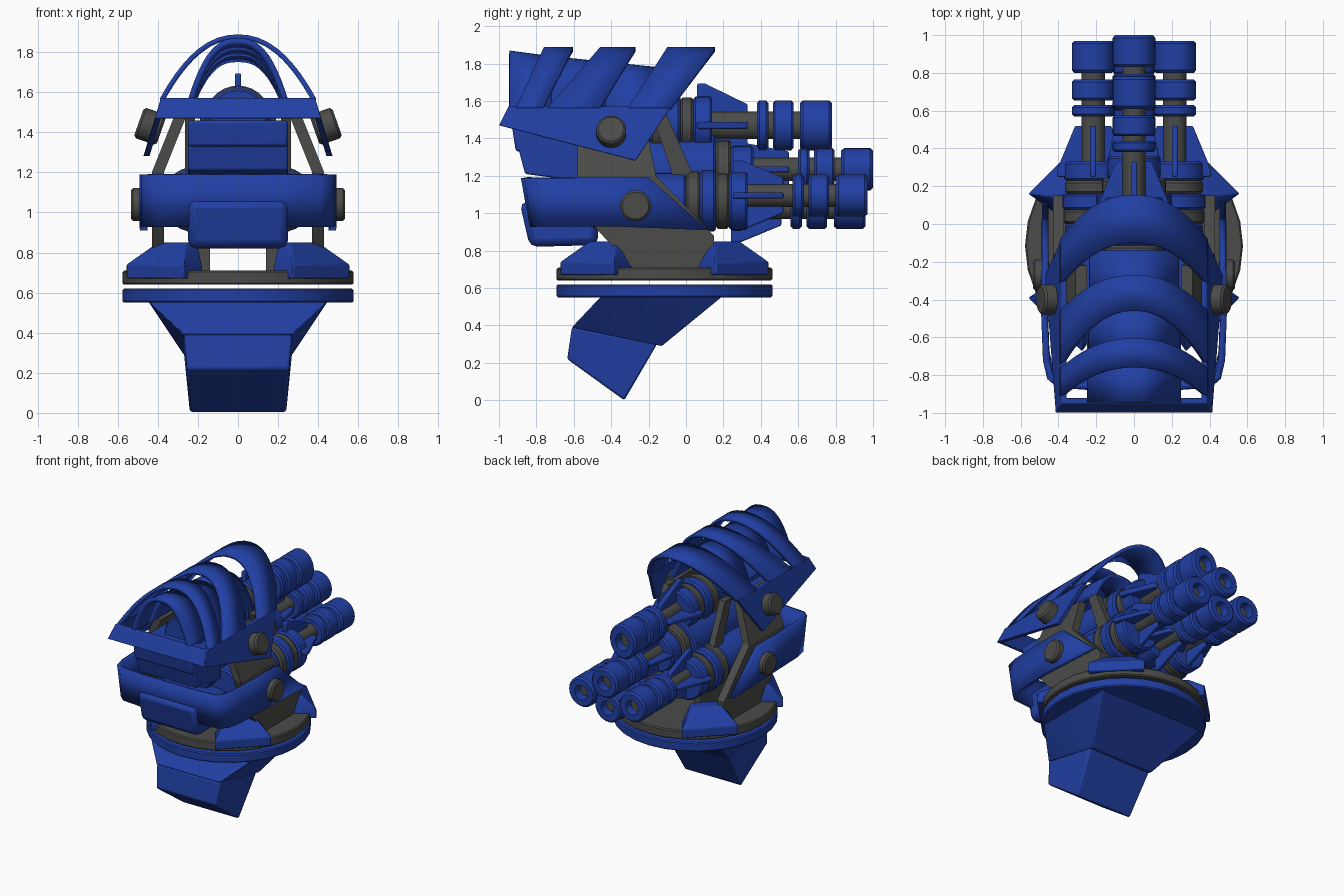
import bpy, bmesh, math
from mathutils import Vector, Matrix

if "Cube" in bpy.data.objects:
    bpy.data.objects.remove(bpy.data.objects["Cube"])


def material(name, col):
    m = bpy.data.materials.new(name)
    m.use_nodes = True
    m.diffuse_color = (*col, 1)
    bsdf = m.node_tree.nodes["Principled BSDF"]
    bsdf.inputs["Base Color"].default_value = (*col, 1)
    bsdf.inputs["Roughness"].default_value = 0.6
    return m


BLUE = material("blue armour", (0.015, 0.05, 0.37))
GRAY = material("dark gray metal", (0.07, 0.07, 0.067))


def finish(name, bm, mat, bevel=0, solid=0):
    bmesh.ops.recalc_face_normals(bm, faces=bm.faces)
    me = bpy.data.meshes.new(name)
    bm.to_mesh(me)
    bm.free()
    me.materials.append(mat)
    ob = bpy.data.objects.new(name, me)
    bpy.context.collection.objects.link(ob)
    if solid:
        mod = ob.modifiers.new("thickness", "SOLIDIFY")
        mod.thickness, mod.offset = solid, 0
    if bevel:
        mod = ob.modifiers.new("bevel", "BEVEL")
        mod.width, mod.segments, mod.limit_method = bevel, 2, "ANGLE"
    bpy.ops.object.select_all(action="DESELECT")
    ob.select_set(True)
    bpy.context.view_layer.objects.active = ob
    bpy.ops.object.shade_smooth_by_angle(angle=math.radians(35))
    return ob


def hull(name, pts, mat, bevel=0):
    bm = bmesh.new()
    for p in pts:
        bm.verts.new(p)
    bmesh.ops.convex_hull(bm, input=bm.verts)
    bmesh.ops.dissolve_limit(bm, angle_limit=0.02, verts=bm.verts, edges=bm.edges)
    return finish(name, bm, mat, bevel)


def sheet(name, rows, mat, thick):
    """Thin curved plate through rows of points."""
    bm = bmesh.new()
    grid = [[bm.verts.new(p) for p in row] for row in rows]
    for a, b in zip(grid, grid[1:]):
        for i in range(len(a) - 1):
            bm.faces.new((a[i], a[i + 1], b[i + 1], b[i]))
    return finish(name, bm, mat, 0, thick)


def lathe(name, profile, centre, mat, axis=(0, 1, 0), n=28):
    """Turn (radius, distance) points about an axis."""
    bm = bmesh.new()
    rot = Vector((0, 0, 1)).rotation_difference(Vector(axis)).to_matrix()
    c = Vector(centre)
    rings = []
    for r, d in profile:
        k = n if r else 1
        rings.append([bm.verts.new(c + rot @ Vector((r * math.cos(i * math.tau / n),
                      r * math.sin(i * math.tau / n), d))) for i in range(k)])
    for a, b in zip(rings, rings[1:]):
        for i in range(n):
            j = (i + 1) % n
            f = [a[i % len(a)], a[j % len(a)], b[j % len(b)], b[i % len(b)]]
            bm.faces.new(list(dict.fromkeys(f)))
    return finish(name, bm, mat)


def drum(name, c, r, d0, d1, mat, axis=(0, 1, 0), e=0.012):
    return lathe(name, [(0, d0), (r - e, d0), (r, d0 + e), (r, d1 - e), (r - e, d1), (0, d1)],
                 c, mat, axis)


def both(*pts):
    return [(s * x, y, z) for x, y, z in pts for s in (1, -1)]


# Pedestal
hull("pedestal_upper", both((0.45, -0.45, 0.56), (0.45, 0.2, 0.56),
                            (0.27, -0.61, 0.39), (0.27, -0.13, 0.29)), BLUE, 0.006)
hull("pedestal_foot", both((0.27, -0.61, 0.392), (0.27, -0.155, 0.3),
                           (0.24, -0.33, 0), (0.255, -0.635, 0.22)), BLUE, 0.012)
mid = (0, -0.115, 0)
drum("base_ring", mid, 0.577, 0.55, 0.62, BLUE, (0, 0, 1), 0.008)
drum("turntable", mid, 0.577, 0.64, 0.71, GRAY, (0, 0, 1), 0.008)

# Corner feet set on the diagonals, as (radius, half width, height)
for end, fy in (("front", -1), ("rear", 1)):
    for side, fx in (("left", 1), ("right", -1)):
        out, tan = Vector((fx, fy, 0)).normalized(), Vector((-fy, fx, 0)).normalized()
        hull(f"{end}_{side}_corner_foot",
             [Vector(mid) + out * r + tan * (t * s) + Vector((0, 0, z)) for s in (1, -1)
              for r, t, z in ((0.59, 0.2, 0.67), (0.59, 0.2, 0.74), (0.42, 0.17, 0.67),
                              (0.42, 0.17, 0.72), (0.47, 0.1, 0.85), (0.39, 0.1, 0.85))], BLUE, 0.008)

# Side arms, posts, plates and pivots
for s, side in ((1, "left"), (-1, "right")):
    def slanted(name, prof, x_at, thick, mat, bevel=0):
        hull(name, [(s * (x_at(z) + t), y, z) for y, z in prof for t in (-thick / 2, thick / 2)],
             mat, bevel)

    arm_x = lambda z: 0.4 - max(0, z - 1.2) * 0.4
    slanted(f"{side}_arm_lower", [(-0.28, 0.7), (0.14, 0.7), (0.15, 0.88), (-0.16, 1.2), (-0.58, 1.2),
                                  (-0.5, 0.94)], arm_x, 0.06, GRAY)
    slanted(f"{side}_arm_upper", [(-0.58, 1.2), (-0.16, 1.2), (-0.22, 1.5), (-0.58, 1.5)],
            arm_x, 0.06, GRAY)
    slanted(f"{side}_rear_strut", [(-0.18, 1.52), (-0.1, 1.52), (0.04, 1.2), (-0.07, 1.2)],
            lambda z: 0.24, 0.05, GRAY)
    slanted(f"{side}_inner_post", [(-0.3, 0.7), (0.1, 0.7), (0.1, 0.92), (-0.3, 0.92)],
            lambda z: 0.17, 0.06, GRAY)
    slanted(f"{side}_upper_side_plate", [(-1, 1.47), (-0.95, 1.57), (-0.08, 1.57), (-0.27, 1.28)],
            lambda z: 0.37 + (1.57 - z) * 0.3, 0.03, BLUE, 0.004)
    drum(f"{side}_upper_pivot", (s * 0.41, -0.4, 1.42), 0.08, -0.03, 0.09, GRAY, (s * 0.935, 0, 0.33))
    drum(f"{side}_lower_pivot", (s * 0.45, -0.27, 1.04), 0.083, 0, 0.085, GRAY, (s, 0, 0))

# Front body blocks
hull("chin", both((0.25, -0.835, 0.82), (0.25, -0.89, 1.06), (0.25, -0.47, 0.83), (0.25, -0.47, 1.06)),
     BLUE, 0.04)
hull("front_block", both((0.25, -0.93, 1.46), (0.25, -0.91, 1.33), (0.25, -0.45, 1.3),
                         (0.25, -0.45, 1.46)), BLUE, 0.015)
hull("front_block_lower", both((0.25, -0.9, 1.36), (0.25, -0.86, 1.21), (0.25, -0.56, 1.17),
                               (0.25, -0.56, 1.36)), BLUE, 0.01)
hull("front_lip", both((0.4, -1, 1.47), (0.37, -0.95, 1.57), (0.4, -0.97, 1.47),
                       (0.37, -0.92, 1.57)), BLUE, 0.004)

# Lower armour band wrapping the front
plan = [(0.47, 1, 0), (0.475, 0, -0.45), (0.465, 0, -0.72), (0.445, 0, -0.81), (0.4, 0, -0.85),
        (0.2, 0, -0.865), (0, 0, -0.865)]
half = [((x, -0.2, 1.19), (x, 0.12, 0.91)) if e else ((x, y, 1.19), (x, y + 0.045, 0.93))
        for x, e, y in plan]
flip = [tuple((-x, y, z) for x, y, z in row) for row in half[-2::-1]]
sheet("lower_armour_band", half + flip, BLUE, 0.035)


def arch(name, width, height, low, high, thick, power, drop=0.0):
    """Bowed strip whose edges move from low to high as it rises."""
    rows = []
    for i in range(25):
        u = math.cos(math.pi * i / 24)
        h = 1 - abs(u) ** power
        rows.append([(width * u, low[k] + (high[k] - low[k]) * h, 1.56 + (height - drop * k) * h)
                     for k in (0, 1)])
    sheet(name, rows, BLUE, thick)


# Outer hoops and stepped inner canopy
for i, (low, high) in enumerate((((-0.91, -0.765), (-0.76, -0.605)),
                                 ((-0.74, -0.46), (-0.46, -0.27)),
                                 ((-0.31, -0.08), (-0.1, 0.155)))):
    arch(f"hoop_{i + 1}", 0.38, 0.316, low, high, 0.025, 2.2)
for i, (y0, y1, h) in enumerate(((-0.945, -0.72, 0.295), (-0.72, -0.43, 0.265), (-0.43, -0.14, 0.235))):
    arch(f"canopy_{i + 1}", 0.235 - i * 0.006, h, (y0, y1), (y0, y1), 0.03, 2.6, 0.03)

# Central hub
HUB = 1.22
drum("hub", (0, 0, HUB), 0.2, -0.56, 0.16, BLUE)
drum("hub_band", (0, 0, HUB), 0.17, 0.16, 0.24, GRAY)
drum("hub_collar", (0, 0, HUB), 0.14, 0.24, 0.36, BLUE)


def barrel(name, x, z, off, zs=1.0, reach=0.19):
    c = (x, off, z)
    parts = [drum(name + "_tube", c, 0.062, 0.1, 0.86, GRAY),
             lathe(name + "_muzzle", [(0, 0.8), (0.1, 0.8), (0.113, 0.815), (0.113, 0.955), (0.1, 0.97),
                                      (0.055, 0.97), (0.05, 0.9), (0, 0.9)], c, BLUE),
             drum(name + "_bore", c, 0.05, 0.88, 0.91, GRAY, e=0.002),
             drum(name + "_wide_ring", c, 0.113, 0.655, 0.765, BLUE),
             drum(name + "_thin_ring", c, 0.113, 0.57, 0.63, BLUE)]
    # Four tapering fins around the tube
    for k in range(4):
        m = Matrix.Translation(c) @ Matrix.Rotation(k * math.pi / 2, 4, "Y")
        parts.append(hull(f"{name}_fin_{k + 1}",
                          [m @ Vector((t, y, r)) for t in (-0.016, 0.016)
                           for y, r in ((0.25, 0.05), (0.25, reach), (0.29, reach),
                                        (0.52, 0.095), (0.52, 0.05))], BLUE, 0.008))
    # Stretch the whole barrel vertically about its own axis
    for ob in parts:
        ob.data.transform(Matrix.Translation((0, 0, z)) @ Matrix.Diagonal((1, 1, zs, 1))
                          @ Matrix.Translation((0, 0, -z)))


# Three main guns round the hub, each with its drums
for name, turn, off, lift, zs in (("top_gun", 0, -0.19, 0, 1.18), ("left_gun", 120, 0, -0.03, 1),
                                  ("right_gun", -120, 0, -0.03, 1)):
    a = math.radians(turn)
    x, z = 0.25 * math.sin(a), HUB + 0.25 * math.cos(a)
    barrel(name, x, z, off, zs)
    for part, r, y0, y1, mat in (("body", 0.15, -0.5, 0, BLUE), ("rear_band", 0.158, 0, 0.075, GRAY),
                                 ("ring", 0.163, 0.075, 0.16, BLUE), ("band", 0.148, 0.16, 0.23, GRAY),
                                 ("collar", 0.155, 0.23, 0.33, BLUE)):
        drum(f"{name}_{part}", (x, off, z + lift), r, y0, y1, mat)

# Two inner guns on the centre line
barrel("centre_gun", 0, 1.235, 0.03, 1, 0.14)
barrel("bottom_gun", 0, 1.03, -0.01)
drum("bottom_gun_body", (0, 0, 1.05), 0.12, -0.4, 0.3, BLUE)
